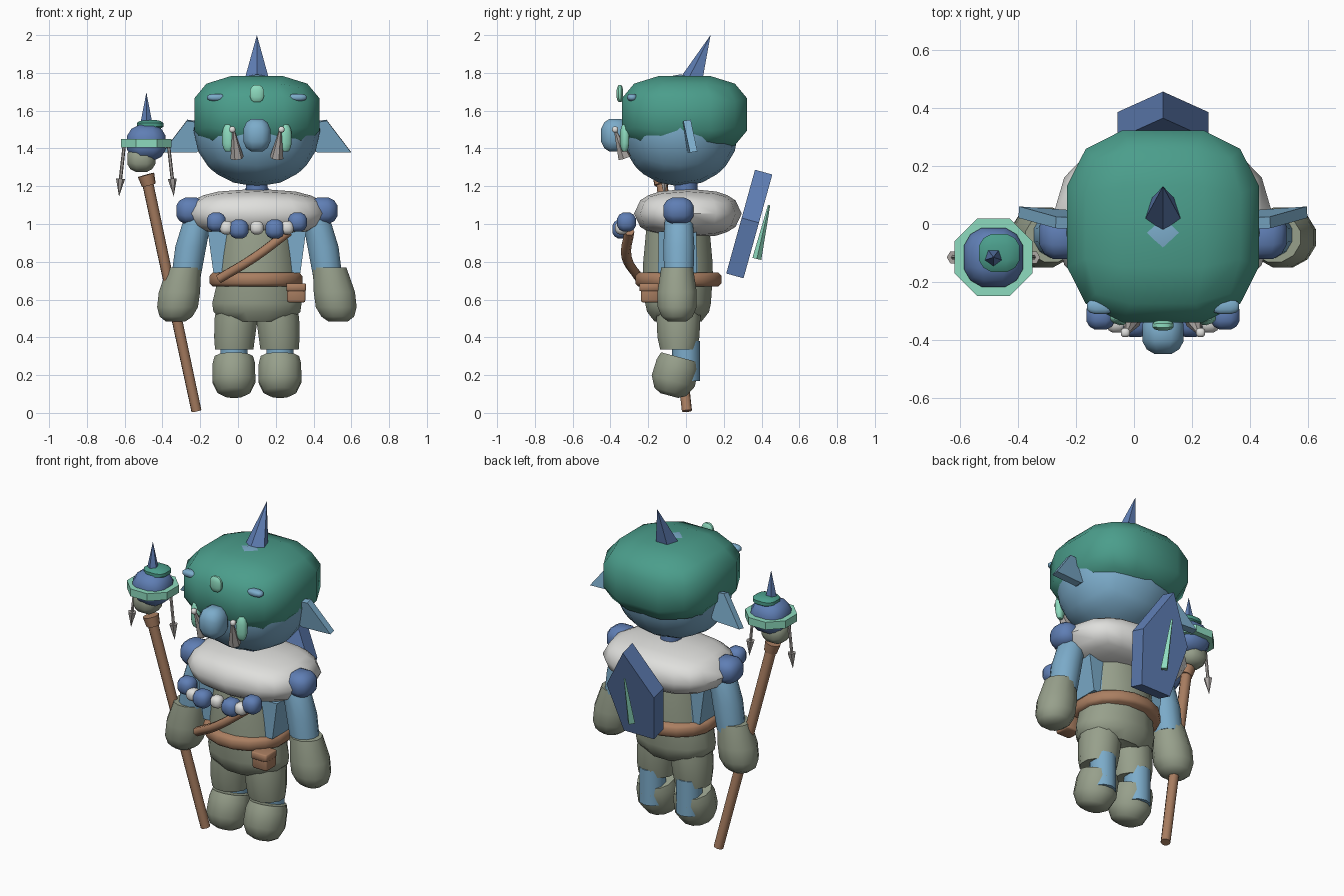
import bpy, bmesh, math
from mathutils import Vector, Matrix

if "Cube" in bpy.data.objects:
    bpy.data.objects.remove(bpy.data.objects["Cube"])

CX = 0.1  # the body's own centre line


def material(name, rgb):
    m = bpy.data.materials.new(name)
    m.use_nodes = True
    m.diffuse_color = (*rgb, 1)
    m.node_tree.nodes["Principled BSDF"].inputs["Base Color"].default_value = (*rgb, 1)
    return m


SKY = material("sky blue skin", (.20, .41, .59))
BLUE = material("mid blue", (.115, .21, .46))
GREEN = material("sea green", (.07, .34, .26))
MINT = material("mint", (.27, .71, .52))
WHITE = material("off white", (.74, .74, .72))
CLOTH = material("sage cloth", (.31, .35, .26))
BROWN = material("brown leather", (.40, .21, .12))
GREY = material("warm grey", (.42, .39, .37))


def finish(bm, name, mat, smooth=50):
    bmesh.ops.recalc_face_normals(bm, faces=bm.faces)
    me = bpy.data.meshes.new(name)
    bm.to_mesh(me)
    bm.free()
    me.materials.append(mat)
    ob = bpy.data.objects.new(name, me)
    bpy.context.collection.objects.link(ob)
    if smooth:
        bpy.ops.object.select_all(action='DESELECT')
        ob.select_set(True)
        bpy.context.view_layer.objects.active = ob
        bpy.ops.object.shade_smooth_by_angle(angle=math.radians(smooth))
    return ob


def ball(name, mat, loc, radii, cuts=2, power=2.0, spread=1.2):
    """Rounded cube: power 2 is a sphere, higher is boxier."""
    bm = bmesh.new()
    bmesh.ops.create_cube(bm, size=2)
    bmesh.ops.subdivide_edges(bm, edges=bm.edges, cuts=cuts, use_grid_fill=True)
    for v in bm.verts:
        c = [x if abs(x) > .99 else x * spread for x in v.co]
        n = sum(abs(x) ** power for x in c) ** (1 / power)
        v.co = [x / n * r for x, r in zip(c, radii)]
    ob = finish(bm, name, mat)
    ob.location = loc
    return ob


def loft(name, mat, rings, sides=12, smooth=50):
    """Stacked ellipses given as (x, y, z, rx, ry)."""
    bm = bmesh.new()
    loops = []
    for x, y, z, rx, ry in rings:
        angles = [math.tau * (i + .5) / sides for i in range(sides)]
        loops.append([bm.verts.new((x + rx * math.cos(a), y + ry * math.sin(a), z)) for a in angles])
    for a, b in zip(loops, loops[1:]):
        for i in range(sides):
            j = (i + 1) % sides
            bm.faces.new((a[i], a[j], b[j], b[i]))
    bm.faces.new(loops[0])
    bm.faces.new(loops[-1])
    return finish(bm, name, mat, smooth)


def rod(name, mat, a, b, r1, r2, sides=10, smooth=50):
    a, b = Vector(a), Vector(b)
    bm = bmesh.new()
    turn = (b - a).to_track_quat('Z', 'Y').to_matrix().to_4x4()
    bmesh.ops.create_cone(bm, cap_ends=True, segments=sides, radius1=r1, radius2=r2,
                          depth=(b - a).length, matrix=Matrix.Translation((a + b) / 2) @ turn)
    return finish(bm, name, mat, smooth)


def slab(name, mat, outline, thickness):
    """Flat plate drawn in x/z and extruded along y."""
    bm = bmesh.new()
    f = bm.faces.new([bm.verts.new((x, -thickness / 2, z)) for x, z in outline])
    g = bmesh.ops.extrude_face_region(bm, geom=[f])["geom"]
    bmesh.ops.translate(bm, vec=(0, thickness, 0), verts=[v for v in g if isinstance(v, bmesh.types.BMVert)])
    return finish(bm, name, mat, 0)


# Head, cap, horn and nose
ball("head", SKY, (CX, -.03, 1.495), (.335, .31, .297), cuts=5)
ball("cap", GREEN, (CX, -.008, 1.58), (.36, .36, .22), power=2.5, spread=1.26)
horn = rod("horn", BLUE, (CX, .03, 1.76), (CX, .03, 2.0), .07, 0, sides=5, smooth=0)
for v in horn.data.vertices:
    if v.co.z > 1.9:
        v.co.y = .13
ball("nose", SKY, (CX, -.375, 1.47), (.082, .085, .1))
ball("cap_jewel", MINT, (CX, -.35, 1.69), (.042, .02, .052))
rod("neck", BLUE, (CX, 0, 1.1), (CX, 0, 1.24), .06, .06)

# Paired head and limb parts
for s, side in ((-1, "right"), (1, "left")):
    ear = slab(side + "_ear", SKY, [(s * x, z) for x, z in
               ((.27, .04), (.37, .055), (.50, -.115), (.32, -.115), (.25, -.06))], .04)
    ear.location = (CX, -.012, 1.495)
    ear.rotation_euler = (math.radians(9), 0, s * math.radians(4))
    ball(side + "_cap_spot", SKY, (CX + s * .215, -.285, 1.67), (.055, .03, .022))
    cheek = ball(side + "_cheek_jewel", MINT, (CX + s * .153, -.325, 1.455), (.034, .025, .082))
    cheek.rotation_euler.z = s * math.radians(20)
    ball(side + "_pearl", WHITE, (CX + s * .13, -.375, 1.5), (.018,) * 3)
    rod(side + "_tusk", GREY, (CX + s * .105, -.325, 1.35), (CX + s * .125, -.38, 1.51), .036, .004, 6, 0)

    ball(side + "_shoulder", BLUE, (CX + s * .35, -.04, 1.07), (.088, .092, .08))
    arm = [(.27, 1.1, .07), (.32, 1.0, .078), (.35, .88, .085), (.375, .72, .08)]
    loft(side + "_arm", SKY, [(CX + s * x, -.038, z, r, r) for x, z, r in arm])
    mitten = [(.43, .485, .055), (.428, .51, .09), (.42, .56, .112),
              (.41, .64, .113), (.385, .77, .092)]
    loft(side + "_mitten", CLOTH, [(CX + s * x, -.047, z, r, r * .95) for x, z, r in mitten])

    trouser = [(.12, .335, .105, .1), (.118, .40, .112, .115), (.11, .50, .118, .12), (.1, .6, .11, .12)]
    loft(side + "_trouser_leg", CLOTH, [(CX + s * x, -.04, z, rx, ry) for x, z, rx, ry in trouser])
    rod(side + "_shin", SKY, (CX + s * .122, .0, .17), (CX + s * .122, .0, .38), .075, .075)
    boot = [(-.11, .055, .05), (-.09, .09, .09), (-.03, .118, .122), (.06, .116, .118), (.1, .105, .105)]
    ob = loft(side + "_boot", CLOTH, [(0, 0, z, rx, ry) for z, rx, ry in boot])
    ob.location = (CX + s * .122, -.06, .198)
    ob.rotation_euler.x = math.radians(-15)

# Torso: cloth panels front and back, bare at the sides
torso = loft("torso", CLOTH, [(CX, -.043, z, rx, ry) for z, rx, ry in
             ((.68, .23, .19), (.8, .215, .187), (.98, .195, .17), (1.08, .18, .15))], 16)
torso.data.materials.append(SKY)
for p in torso.data.polygons:
    if abs(p.normal.x) > .75:
        p.material_index = 1
for s, side in ((-1, "right"), (1, "left")):
    flap = slab(side + "_bare_flank", SKY, [(-.03, 0), (.03, 0), (.06, .22), (-.06, .22)], .2)
    flap.location = (CX + s * .2, -.045, .74)
loft("tunic_skirt", CLOTH, [(CX, -.042, z, rx, ry) for z, rx, ry in
     ((.485, .18, .13), (.535, .238, .17), (.58, .245, .18), (.7, .215, .188))], 12)

# Fur collar with a bead necklace
ball("fur_collar", WHITE, (CX, .01, 1.055), (.385, .285, .132), cuts=3, power=2.25)
for x in (.075, .215):
    for s in (-1, 1):
        inner = x < .1
        ball("blue_bead", BLUE, (CX + s * (.095 if inner else x), -.34 if inner else -.315,
                                 .973 if inner else 1.01), (.057,) * 3)
for x in (-.16, 0, .16):
    ball("white_bead", WHITE, (CX + x, -.34, .98), (.04,) * 3)

# Belt, pouch and shoulder strap
loft("belt", BROWN, [(CX - .005, -.04, z, rx, rx - .018) for z, rx in
     ((.67, .235), (.685, .25), (.725, .25), (.742, .235))], 16)
pouch = ball("pouch", BROWN, (.308, -.19, .635), (.05, .05, .052), power=8, spread=2.4)
flap = ball("pouch_flap", BROWN, (.308, -.195, .665), (.054, .054, .022), power=8, spread=2.4)
curve = bpy.data.curves.new("strap", 'CURVE')
curve.dimensions = '3D'
curve.bevel_depth = .027
curve.bevel_resolution = 1
curve.resolution_u = 4
curve.use_fill_caps = True
spline = curve.splines.new('BEZIER')
path = [(.27, -.30, .96), (.09, -.315, .825), (-.1, -.245, .71)]
spline.bezier_points.add(len(path) - 1)
for bp, co in zip(spline.bezier_points, path):
    bp.co = co
    bp.handle_left_type = bp.handle_right_type = 'AUTO'
curve.materials.append(BROWN)
bpy.context.collection.objects.link(bpy.data.objects.new("strap", curve))

# Shield carried on the back, with a raised blade
shield = slab("back_shield", BLUE, [(0, .285), (.157, .02), (.1, -.285), (-.1, -.285), (-.157, .02)], .095)
shield.location = (CX, .335, 1.0)
shield.rotation_euler.x = math.radians(-15.5)
rod("shield_blade", MINT, (CX, .375, .815), (CX, .44, 1.1), .024, .006, 4, 0)

# Staff with its ornament
SX, SY = -.485, -.115
rod("staff", BROWN, (-.22, .005, .01), (-.483, -.13, 1.24), .027, .03)
rod("staff_ferrule", BROWN, (-.472, -.13, 1.205), (-.487, -.132, 1.26), .038, .045)
ball("ornament_jaw", CLOTH, (-.512, SY - .01, 1.345), (.085, .085, .08))
ball("ornament_ball", BLUE, (SX, SY, 1.43), (.117, .117, .108))
ball("ornament_cap", GREEN, (-.465, SY + .015, 1.525), (.08, .075, .03))
loft("ornament_ring", MINT, [(SX, SY, z, .145, .145) for z in (1.405, 1.45)], 8, 0)
rod("ornament_spike", BLUE, (SX, SY, 1.52), (SX, SY, 1.697), .036, 0, 5, 0)
for s in (-1, 1):
    top, mid, tip = [(SX + s * x, SY, z) for x, z in ((.118, 1.41), (.137, 1.24), (.145, 1.145))]
    rod("hanging_cord", GREY, top, mid, .009, .009, 6)
    rod("hanging_dart", GREY, mid, tip, .024, 0, 6, 0)
